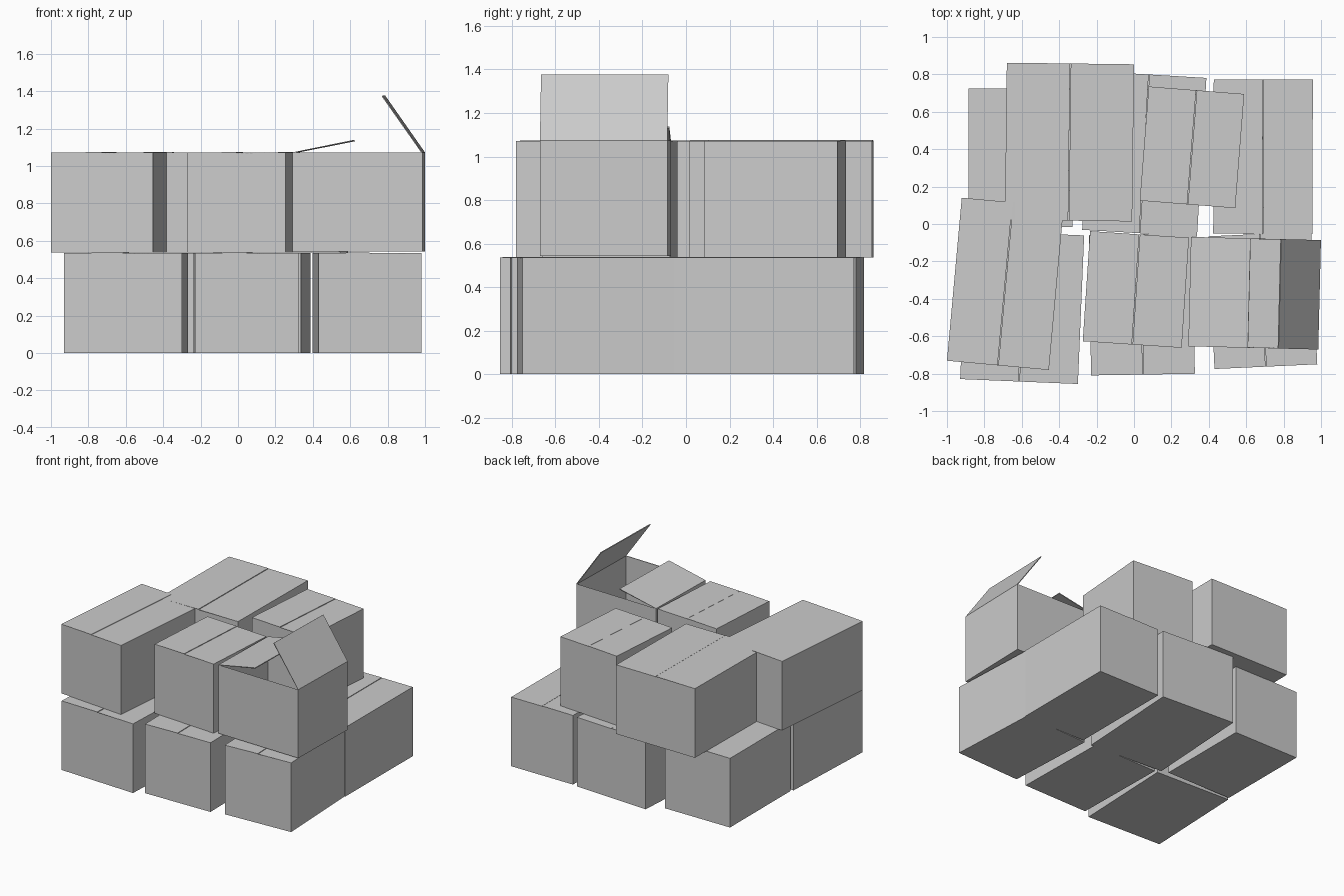
import bpy, bmesh
from math import radians, sin, cos
from mathutils import Matrix

if "Cube" in bpy.data.objects:
    bpy.data.objects.remove(bpy.data.objects["Cube"])

WALL = 0.006  # cardboard thickness


def carton(name, x, y, z, w, l, h, turn, tilt=(0.5, 0.1), flaps=None):
    """Hollow carton with two long top flaps hinged on its left and right rims."""
    flaps = flaps or (w / 2 - 0.002, w / 2 - 0.002)
    bm = bmesh.new()
    # floor and four walls
    low = [bm.verts.new((sx * w / 2, sy * l / 2, 0)) for sx, sy in ((-1, -1), (1, -1), (1, 1), (-1, 1))]
    top = [bm.verts.new((v.co.x, v.co.y, h)) for v in low]
    bm.faces.new(low[::-1])
    for i in range(4):
        j = (i + 1) % 4
        bm.faces.new((low[i], low[j], top[j], top[i]))
    # top flaps folded inward at the given angles
    for side, (a, b), angle, length in ((-1, (3, 0), tilt[0], flaps[0]), (1, (1, 2), tilt[1], flaps[1])):
        t = radians(angle)
        tips = [bm.verts.new((side * (w / 2 - length * cos(t)), top[k].co.y, h + length * sin(t))) for k in (a, b)]
        bm.faces.new((top[a], top[b], tips[1], tips[0]))
    bmesh.ops.recalc_face_normals(bm, faces=bm.faces)
    bm.normal_update()
    floor = min(bm.faces, key=lambda f: f.calc_center_median().z)
    if floor.normal.z > 0:
        bmesh.ops.reverse_faces(bm, faces=bm.faces)
    me = bpy.data.meshes.new(name)
    bm.to_mesh(me)
    bm.free()
    ob = bpy.data.objects.new(name, me)
    ob.matrix_world = Matrix.Translation((x, y, z)) @ Matrix.Rotation(radians(turn), 4, 'Z')
    bpy.context.collection.objects.link(ob)
    mod = ob.modifiers.new("cardboard", 'SOLIDIFY')
    mod.thickness = WALL
    mod.offset = -1
    return ob


# lower layer: centre x, y, width, length, turn
lower = {
    "lower_box_front_left": (-0.598, -0.445, 0.63, 0.795, -2.4),
    "lower_box_front_middle": (0.042, -0.43, 0.555, 0.75, 0.9),
    "lower_box_front_right": (0.689, -0.408, 0.55, 0.71, 2.6),
    "lower_box_back_left": (-0.607, 0.355, 0.555, 0.74, 0.0),
    "lower_box_back_middle": (0.055, 0.375, 0.615, 0.85, -3.4),
    "lower_box_back_right": (0.69, 0.36, 0.53, 0.825, -0.2),
}
for name, (x, y, w, l, turn) in lower.items():
    carton(name, x, y, 0, w, l, 0.535, turn)

# upper layer
upper = {
    "upper_box_left": (-0.688, -0.32, 0.547, 0.875, -5.2),
    "upper_box_back_left": (-0.345, 0.438, 0.68, 0.84, -0.7),
    "upper_box_back_middle": (0.31, 0.41, 0.512, 0.612, -4.5),
    "upper_box_front_middle": (0.01, -0.35, 0.53, 0.59, -3.8),
}
for name, (x, y, w, l, turn) in upper.items():
    carton(name, x, y, 0.537, w, l, 0.535, turn)

# upper back right box sits on the lower one
# open carton with raised flaps
carton("open_box", 0.645, -0.37, 0.543, 0.695, 0.585, 0.53, -1.4, (11.5, 55), (0.325, 0.37))
